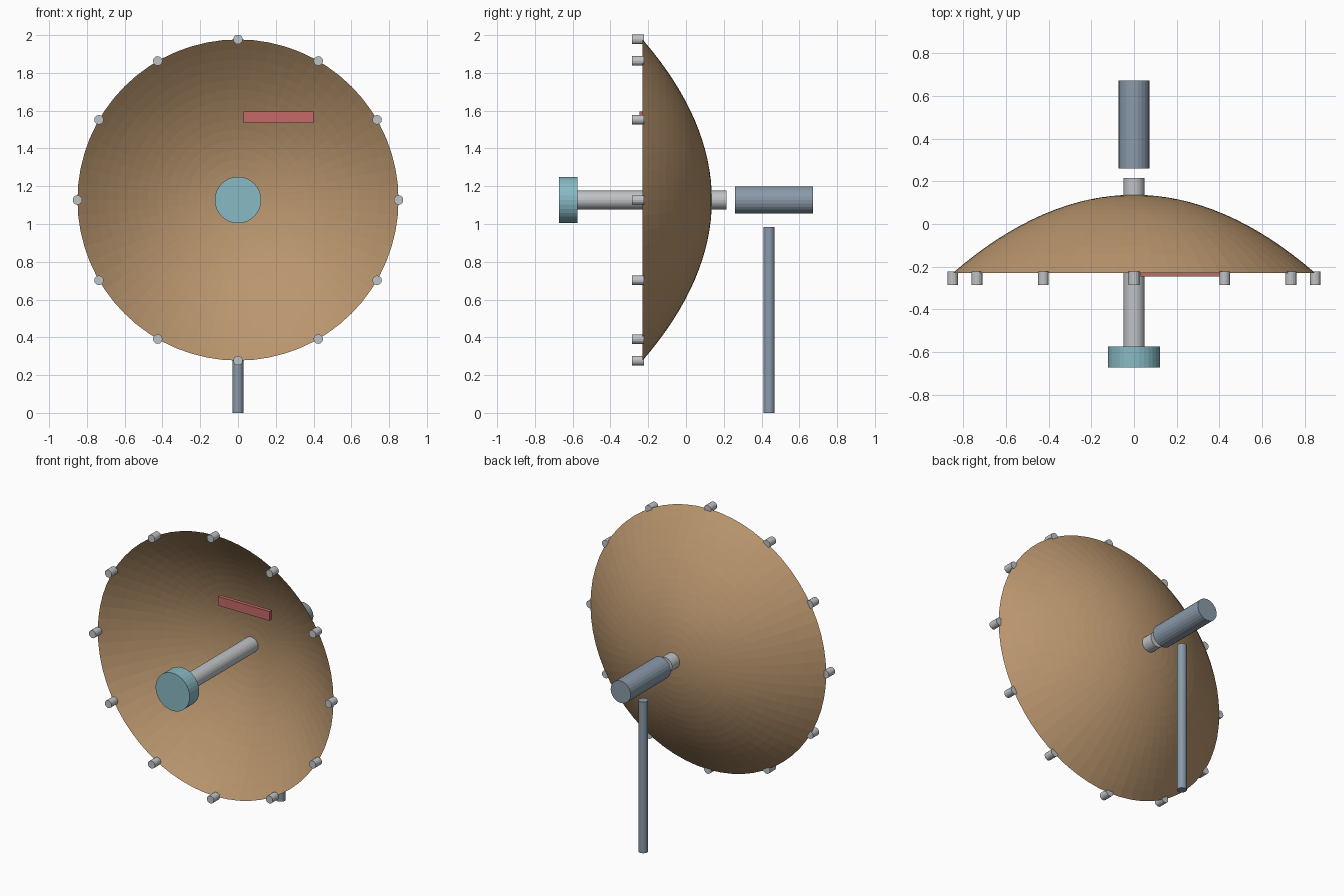
import bpy, bmesh, math
from mathutils import Matrix

cube = bpy.data.objects.get("Cube")
if cube:
    bpy.data.objects.remove(cube, do_unlink=True)

AXIS_Z = 1.127      # height of the dish axis
RIM_R = 0.85
RIM_Y, APEX_Y = -0.23, 0.137


def linear(c):
    c /= 255
    return c / 12.92 if c <= 0.04045 else ((c + 0.055) / 1.055) ** 2.4


def material(name, *rgb):
    mat = bpy.data.materials.new(name)
    mat.use_nodes = True
    col = tuple(linear(c) for c in rgb) + (1,)
    mat.diffuse_color = col
    mat.node_tree.nodes["Principled BSDF"].inputs["Base Color"].default_value = col
    return mat


tan = material("tan", 186, 150, 110)
silver = material("silver", 192, 195, 198)
steel = material("steel blue", 138, 154, 170)
teal = material("teal", 136, 186, 196)
red = material("red", 196, 106, 104)


def finish(name, bm, mat):
    mesh = bpy.data.meshes.new(name)
    bm.to_mesh(mesh)
    bm.free()
    mesh.materials.append(mat)
    obj = bpy.data.objects.new(name, mesh)
    bpy.context.collection.objects.link(obj)
    return obj


def rod_along_y(name, radius, y0, y1, sides, mat, x=0, z=AXIS_Z):
    bm = bmesh.new()
    place = Matrix.Translation((x, (y0 + y1) / 2, z)) @ Matrix.Rotation(math.pi / 2, 4, "X")
    bmesh.ops.create_cone(bm, cap_ends=True, segments=sides, radius1=radius,
                          radius2=radius, depth=y1 - y0, matrix=place)
    return finish(name, bm, mat)


# Parabolic reflector: thin open sheet spun around the y axis
bm = bmesh.new()
RINGS, SIDES = 16, 64
apex = bm.verts.new((0, APEX_Y, AXIS_Z))
previous = None
for i in range(1, RINGS + 1):
    t = i / RINGS
    y = APEX_Y + (RIM_Y - APEX_Y) * t * t
    ring = []
    for k in range(SIDES):
        a = math.tau * k / SIDES
        ring.append(bm.verts.new((RIM_R * t * math.cos(a), y, AXIS_Z + RIM_R * t * math.sin(a))))
    for k in range(SIDES):
        n = (k + 1) % SIDES
        if previous:
            bm.faces.new((previous[k], previous[n], ring[n], ring[k]))
        else:
            bm.faces.new((apex, ring[n], ring[k]))
    previous = ring
bmesh.ops.recalc_face_normals(bm, faces=bm.faces)
finish("dish", bm, tan)

# Rim studs
for k in range(12):
    a = math.tau * k / 12
    rod_along_y(f"rim_stud_{k + 1}", 0.025, -0.285, -0.222, 16, silver,
                RIM_R * math.cos(a), AXIS_Z + RIM_R * math.sin(a))

# Feed rod through the dish, receiver and rear housing
rod_along_y("feed_rod", 0.05, -0.58, 0.215, 24, silver)
rod_along_y("receiver", 0.123, -0.673, -0.575, 32, teal)
rod_along_y("rear_housing", 0.072, 0.26, 0.673, 24, steel)

# Upright post
bm = bmesh.new()
bmesh.ops.create_cone(bm, cap_ends=True, segments=20, radius1=0.029, radius2=0.029,
                      depth=0.985, matrix=Matrix.Translation((0, 0.44, 0.4925)))
finish("post", bm, steel)

# Marker plate in front of the dish
bm = bmesh.new()
bmesh.ops.create_cube(bm, size=1, matrix=Matrix.Translation((0.215, -0.235, 1.565))
                      @ Matrix.Diagonal((0.37, 0.024, 0.06, 1)))
finish("marker_plate", bm, red)
